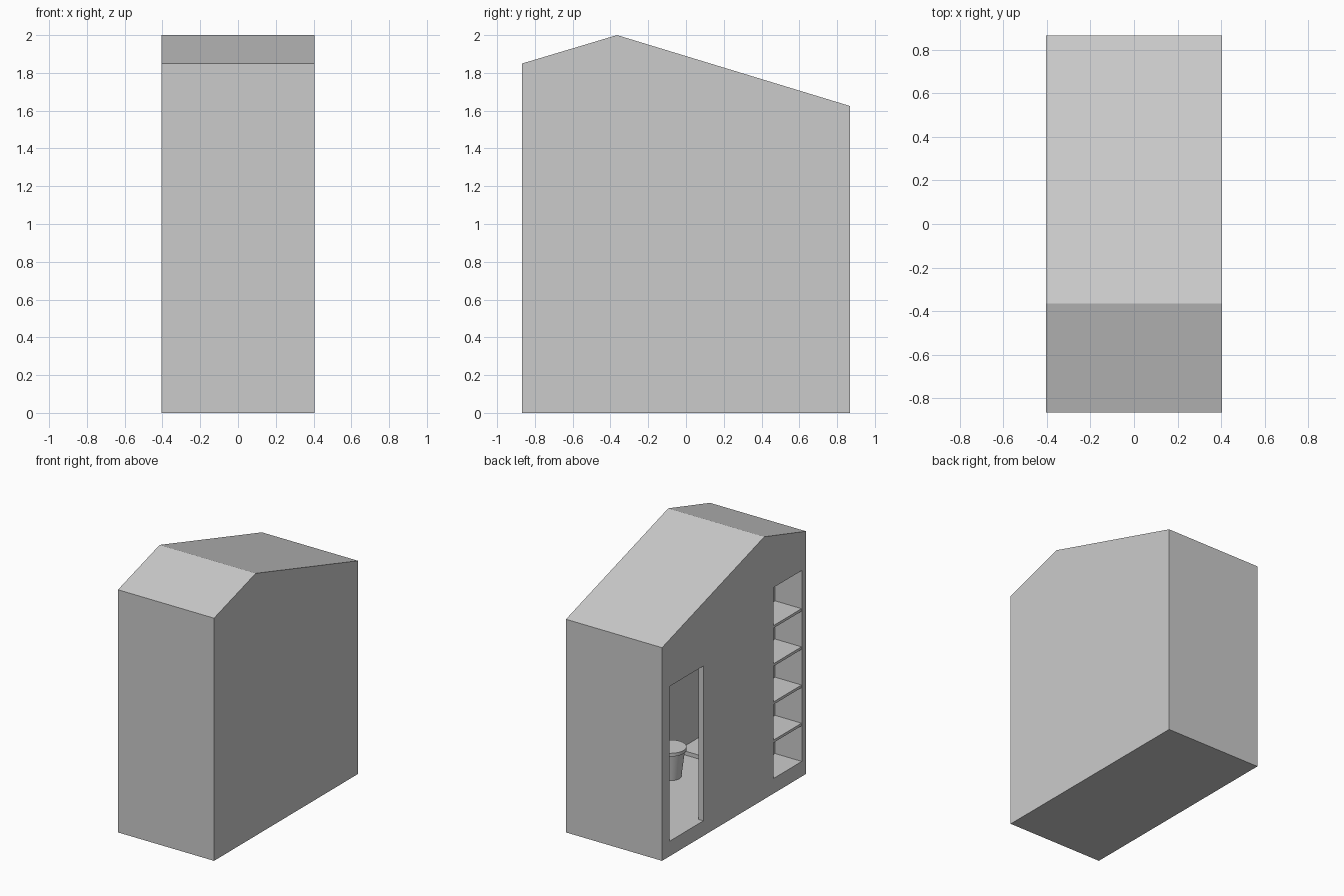
import bpy
import bmesh
from math import radians

if "Cube" in bpy.data.objects:
    bpy.data.objects.remove(bpy.data.objects["Cube"], do_unlink=True)

# Single plain grey
grey = bpy.data.materials.new("plain_grey")
grey.use_nodes = True
color = (0.6, 0.6, 0.6, 1)
grey.diffuse_color = color
for node in grey.node_tree.nodes:
    if node.type == 'BSDF_PRINCIPLED':
        node.inputs["Base Color"].default_value = color

HALF = 0.405      # half width of the building
END = 0.867       # half length of the building
WALL = 0.04
FLOOR = 0.115


def finish(bm, name):
    bmesh.ops.recalc_face_normals(bm, faces=bm.faces)
    mesh = bpy.data.meshes.new(name)
    bm.to_mesh(mesh)
    bm.free()
    mesh.materials.append(grey)
    obj = bpy.data.objects.new(name, mesh)
    bpy.context.collection.objects.link(obj)
    return obj


def extrude_x(name, profile, x0, x1):
    """Extrude a (y, z) outline along x."""
    bm = bmesh.new()
    face = bm.faces.new([bm.verts.new((x0, y, z)) for y, z in profile])
    new = bmesh.ops.extrude_face_region(bm, geom=[face])["geom"]
    verts = [v for v in new if isinstance(v, bmesh.types.BMVert)]
    bmesh.ops.translate(bm, verts=verts, vec=(x1 - x0, 0, 0))
    # Close the starting end if the extrusion left it open
    bmesh.ops.holes_fill(bm, edges=[e for e in bm.edges if e.is_boundary])
    return finish(bm, name)


def box(name, x, y, z):
    outline = [(y[0], z[0]), (y[1], z[0]), (y[1], z[1]), (y[0], z[1])]
    return extrude_x(name, outline, *x)


def cut(target, cutter):
    cutter.hide_render = True
    mod = target.modifiers.new("cut", 'BOOLEAN')
    mod.operation = 'DIFFERENCE'
    mod.solver = 'EXACT'
    mod.object = cutter
    bpy.context.view_layer.objects.active = target
    bpy.ops.object.modifier_apply(modifier=mod.name)
    bpy.data.objects.remove(cutter, do_unlink=True)


def cone(name, x, y, z0, z1, r0, r1):
    bm = bmesh.new()
    bmesh.ops.create_cone(bm, cap_ends=True, segments=40,
                          radius1=r0, radius2=r1, depth=z1 - z0)
    bmesh.ops.translate(bm, verts=bm.verts, vec=(x, y, (z0 + z1) / 2))
    obj = finish(bm, name)
    bpy.ops.object.select_all(action='DESELECT')
    obj.select_set(True)
    bpy.context.view_layer.objects.active = obj
    bpy.ops.object.shade_smooth_by_angle(angle=radians(35))


# Building shell with an uneven gable roof, hollowed out
INNER = HALF - WALL
INNER_END = END - WALL
shell = extrude_x("building_shell", [(-END, 0), (END, 0), (END, 1.625),
                                     (-0.365, 2), (-END, 1.85)], -HALF, HALF)
room = extrude_x("room_cutter", [(-INNER_END, FLOOR), (INNER_END, FLOOR),
                                 (INNER_END, 1.595), (-0.365, 1.958),
                                 (-INNER_END, 1.82)], -INNER, INNER)
cut(shell, room)

# Doorway and shelf opening in the right wall
NICHE_Y = (-0.816, -0.478)
NICHE_Z = (FLOOR, 1.57)
cut(shell, box("door_cutter", (-0.5, -0.3), (0.37, 0.78), (FLOOR, 1.295)))
cut(shell, box("niche_cutter", (-0.5, -0.3), NICHE_Y, NICHE_Z))

# Shelf cabinet behind the opening
T = 0.02
BACK = -0.18
SIDE_Z = (FLOOR, NICHE_Z[1] + T)
box("cabinet_back", (BACK, BACK + T), (-INNER_END, NICHE_Y[1] + T), SIDE_Z)
box("cabinet_inner_side", (-INNER, BACK), (NICHE_Y[1], NICHE_Y[1] + T), SIDE_Z)
box("cabinet_outer_side", (-INNER, BACK), (-INNER_END, NICHE_Y[0]), SIDE_Z)
box("cabinet_top", (-INNER, BACK), NICHE_Y, (NICHE_Z[1], NICHE_Z[1] + T))
step = (NICHE_Z[1] - NICHE_Z[0]) / 5
for i in range(1, 5):
    top = FLOOR + i * step
    box(f"shelf_{i}", (-HALF + 0.002, BACK), NICHE_Y, (top - T, top))

# Low tray on the floor at the far end of the room
box("floor_tray", (BACK + T, INNER), (-INNER_END, -0.44), (FLOOR, FLOOR + 0.03))

# Round toilet bowl with a flat lid
cone("toilet_bowl", 0.2, -0.1, FLOOR, 0.315, 0.075, 0.1)
cone("toilet_lid", 0.2, -0.1, 0.315, 0.34, 0.11, 0.11)
